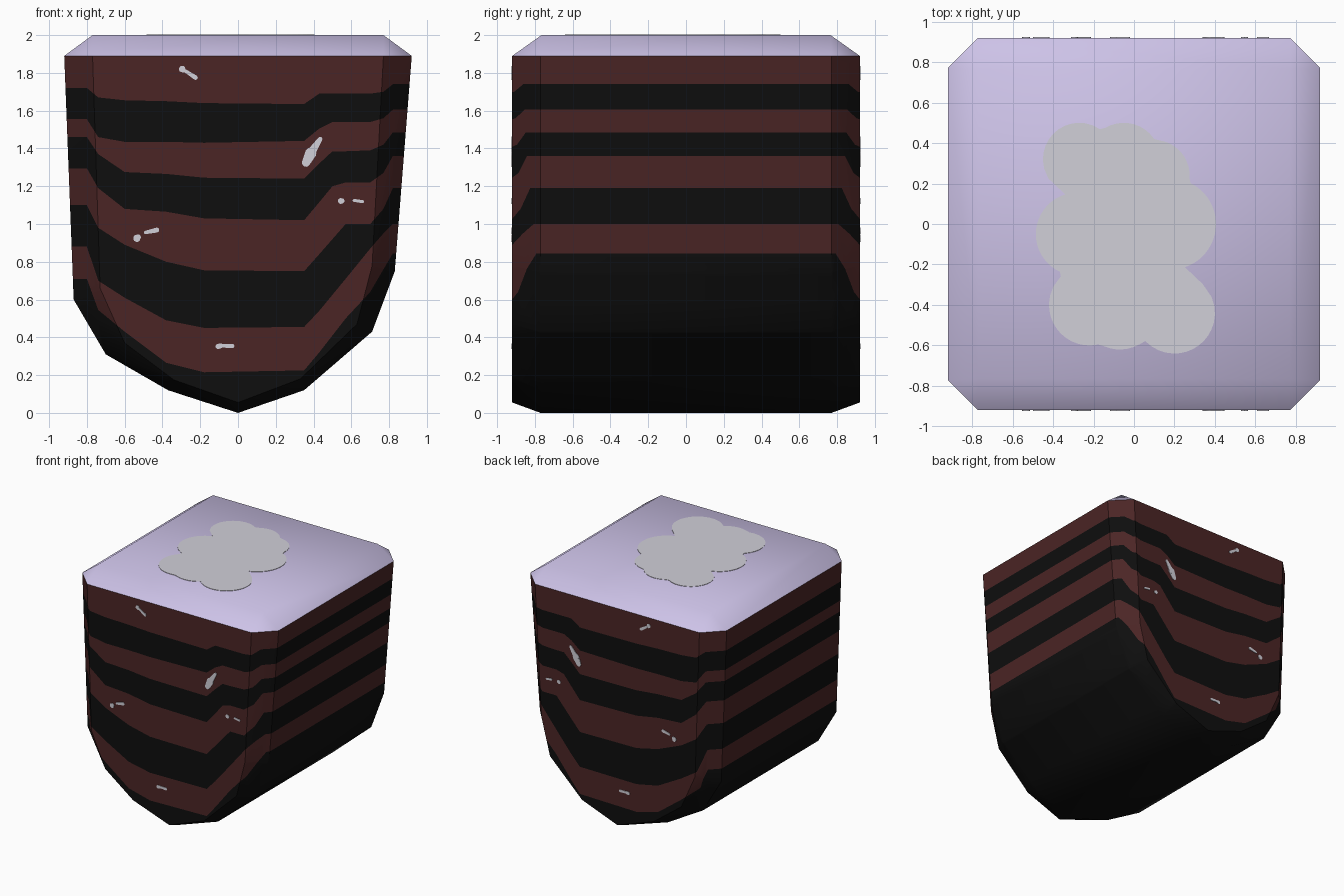
import bpy, bmesh, math
from mathutils import Vector

if "Cube" in bpy.data.objects:
    bpy.data.objects.remove(bpy.data.objects["Cube"])


def material(name, rgb):
    m = bpy.data.materials.new(name)
    m.diffuse_color = (*rgb, 1)
    m.use_nodes = True
    m.node_tree.nodes["Principled BSDF"].inputs["Base Color"].default_value = m.diffuse_color
    return m


DARK = material("dark chocolate", (0.0045, 0.0045, 0.0045))
BROWN = material("red brown", (0.07, 0.0185, 0.0185))
LILAC = material("lilac icing", (0.63, 0.56, 0.83))
SILVER = material("pale silver", (0.64, 0.63, 0.69))


def finish(bm, name, mats, angle=None):
    bmesh.ops.recalc_face_normals(bm, faces=bm.faces[:])
    me = bpy.data.meshes.new(name)
    bm.to_mesh(me)
    bm.free()
    ob = bpy.data.objects.new(name, me)
    bpy.context.collection.objects.link(ob)
    for m in mats:
        me.materials.append(m)
    if angle:
        bpy.ops.object.select_all(action='DESELECT')
        ob.select_set(True)
        bpy.context.view_layer.objects.active = ob
        bpy.ops.object.shade_smooth_by_angle(angle=math.radians(angle))
    return ob


def hull(points):
    bm = bmesh.new()
    for p in points:
        bm.verts.new(p)
    bmesh.ops.convex_hull(bm, input=bm.verts[:])
    loose = [v for v in bm.verts if not v.link_faces]
    bmesh.ops.delete(bm, geom=loose, context='VERTS')
    bmesh.ops.dissolve_limit(bm, angle_limit=math.radians(2),
                             verts=bm.verts[:], edges=bm.edges[:])
    return bm


# Cake body: rounded-bottom profile with chamfered front and back ends
MID = [(-.92, 1.89), (-.87, .6), (-.70, .31), (-.37, .12), (0, 0),
       (.35, .12), (.71, .43), (.83, .75), (.92, 1.89)]
END = [(-.77, 1.89), (-.73, .66), (-.60, .37), (-.34, .175), (0, .055),
       (.33, .18), (.63, .47), (.71, .78), (.77, 1.89)]
pts = [(x, s * .77, z) for x, z in MID for s in (-1, 1)]
pts += [(x, s * .92, z) for x, z in END for s in (-1, 1)]
body = hull(pts)

# Layer boundaries: heights at shared x positions, top to bottom
XS = [-.80, -.74, -.60, -.38, -.18, .35, .43, .50, .57, .70, .77, .82]
LAYERS = [
    [1.72, 1.67, 1.655, 1.65, 1.64, 1.635, 1.69, 1.69, 1.69, 1.69, 1.70, 1.74],
    [1.555, 1.46, 1.435, 1.435, 1.43, 1.44, 1.505, 1.54, 1.54, 1.54, 1.56, 1.605],
    [1.46, 1.37, 1.275, 1.265, 1.245, 1.24, 1.32, 1.385, 1.385, 1.39, 1.42, 1.485],
    [1.295, 1.19, 1.08, 1.065, 1.03, 1.02, 1.115, 1.20, 1.22, 1.22, 1.27, 1.36],
    [1.10, .98, .89, .80, .755, .75, .84, .92, 1.0, 1.0, 1.08, 1.19],
    [.88, .70, .61, .49, .45, .455, .54, .625, .71, .87, .95, 1.0],
    [.71, .545, .43, .265, .215, .225, .32, .41, .50, .64, .76, .845]]


def height(row, x):
    if x <= XS[0]:
        return row[0]
    for i in range(len(XS) - 1):
        if x <= XS[i + 1]:
            t = (x - XS[i]) / (XS[i + 1] - XS[i])
            return row[i] + t * (row[i + 1] - row[i])
    return row[-1]


def cut(faces, co, no):
    geom = set(faces)
    for f in faces:
        geom.update(f.edges)
        geom.update(f.verts)
    bmesh.ops.bisect_plane(body, geom=list(geom), dist=1e-5, plane_co=co, plane_no=no)


for x in XS:
    cut(body.faces[:], (x, 0, 0), (1, 0, 0))
edges = [-1] + XS + [1]
for x0, x1 in zip(edges, edges[1:]):
    for row in LAYERS:
        z0, z1 = height(row, x0), height(row, x1)
        strip = [f for f in body.faces if x0 < f.calc_center_median().x < x1]
        cut(strip, (x0, 0, z0), Vector((z0 - z1, 0, x1 - x0)).normalized())
for f in body.faces:
    c = f.calc_center_median()
    above = sum(c.z < height(row, c.x) for row in LAYERS)
    f.material_index = above % 2
finish(body, "cake_layers", [BROWN, DARK], 35)

# Icing slab with sloped sides and clipped corners
rim = [(sx * a, sy * b, 1.89) for sx in (-1, 1) for sy in (-1, 1)
       for a, b in ((.92, .77), (.77, .92))]
top = [(sx * .77, sy * .765, 2.0) for sx in (-1, 1) for sy in (-1, 1)]
finish(hull(rim + top), "icing", [LILAC], 60)


def plate(bm, outline, depth):
    face = bm.faces.new([bm.verts.new(p) for p in outline])
    out = bmesh.ops.extrude_face_region(bm, geom=[face])['geom']
    bmesh.ops.translate(bm, vec=depth, verts=[v for v in out if isinstance(v, bmesh.types.BMVert)])


# Cloud-shaped patch on the icing: outer outline of overlapping circles
LOBES = [(-.27, .32, .18), (-.05, .32, .18), (.10, .24, .175), (.18, 0, .225),
         (.20, -.44, .20), (-.07, -.42, .20), (-.22, -.40, .20), (-.28, -.05, .205)]
centre = Vector((0, -.05))
outline = []
for i in range(120):
    a = math.tau * i / 120
    d = Vector((math.cos(a), math.sin(a)))
    far = 0
    for x, y, r in LOBES:
        rel = Vector((x, y)) - centre
        along = rel.dot(d)
        disc = along ** 2 - rel.length_squared + r * r
        if disc > 0:
            far = max(far, along + math.sqrt(disc))
    p = centre + d * far
    outline.append((p.x, p.y, 1.998))
bm = bmesh.new()
plate(bm, outline, (0, 0, .005))
finish(bm, "icing_patch", [SILVER])

# Small silver flecks, the same on front and back: start, end, radii
FLECKS = [(-.295, 1.82, -.29, 1.815, .018, .014), (-.275, 1.808, -.225, 1.775, .009, .012),
          (.36, 1.325, .385, 1.375, .022, .03), (.385, 1.375, .435, 1.45, .024, .012),
          (.545, 1.122, .55, 1.122, .016, .014), (.615, 1.125, .66, 1.118, .008, .008),
          (-.535, .925, -.53, .93, .02, .016), (-.49, .955, -.43, .968, .009, .013),
          (-.105, .352, -.09, .355, .014, .012), (-.09, .355, -.03, .354, .009, .011)]
bm = bmesh.new()
for side in (-1, 1):
    for n, (x0, z0, x1, z1, r0, r1) in enumerate(FLECKS):
        a0 = math.atan2(z1 - z0, x1 - x0)
        y = side * (.917 + .0003 * (n % 2))
        loop = []
        for cx, cz, r, start in ((x1, z1, r1, a0 - math.pi / 2), (x0, z0, r0, a0 + math.pi / 2)):
            for k in range(7):
                a = start + math.pi * k / 6
                loop.append((cx + r * math.cos(a), y, cz + r * math.sin(a)))
        plate(bm, loop, (0, side * .007, 0))
finish(bm, "silver_flecks", [SILVER])
